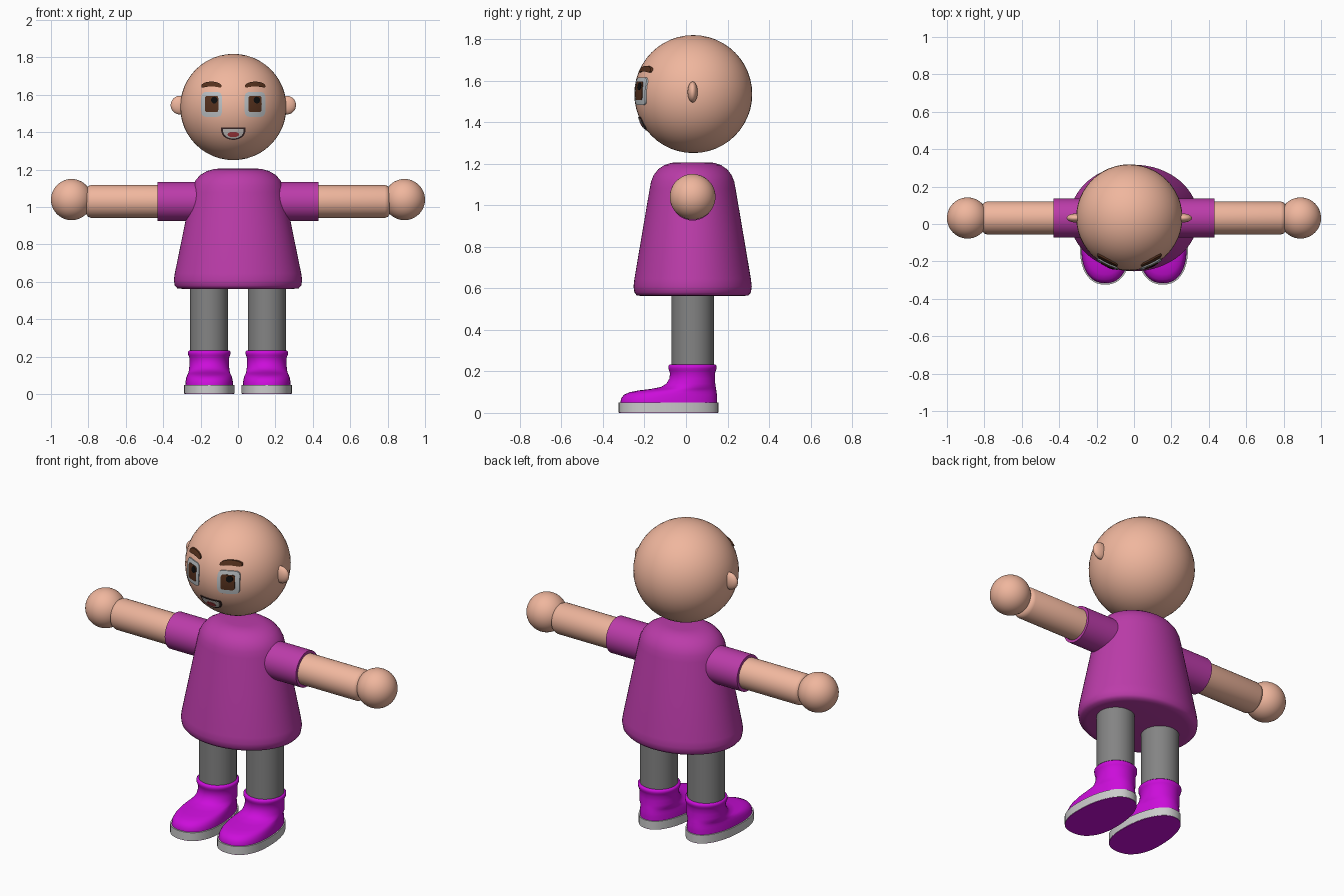
import bpy, bmesh
from math import sin, cos, pi, sqrt, radians, copysign

if "Cube" in bpy.data.objects:
    bpy.data.objects.remove(bpy.data.objects["Cube"])

CY = 0.032                      # depth of the body axis
HEAD = (-0.025, 0.035, 1.535)   # head centre
R = 0.284                       # head radius


def material(name, rgb):
    m = bpy.data.materials.new(name)
    m.diffuse_color = (*rgb, 1)
    m.use_nodes = True
    m.node_tree.nodes["Principled BSDF"].inputs["Base Color"].default_value = m.diffuse_color
    return m


SKIN = material("skin", (0.87, 0.47, 0.34))
SHIRT = material("shirt", (0.50, 0.045, 0.40))
BOOT = material("boot", (0.60, 0.004, 0.70))
TROUSER = material("trouser", (0.23, 0.23, 0.23))
SOLE = material("sole", (0.55, 0.55, 0.55))
WHITE = material("eye_white", (0.5, 0.53, 0.55))
BROWN = material("iris", (0.09, 0.03, 0.012))
BLACK = material("black", (0.004, 0.004, 0.004))
DARK = material("mouth", (0.06, 0.03, 0.03))
TEETH = material("teeth", (0.8, 0.75, 0.72))
TONGUE = material("tongue", (0.55, 0.06, 0.07))


def finish(bm, name, mat, angle=40):
    bmesh.ops.recalc_face_normals(bm, faces=bm.faces[:])
    me = bpy.data.meshes.new(name)
    bm.to_mesh(me)
    bm.free()
    ob = bpy.data.objects.new(name, me)
    bpy.context.collection.objects.link(ob)
    me.materials.append(mat)
    bpy.ops.object.select_all(action='DESELECT')
    ob.select_set(True)
    bpy.context.view_layer.objects.active = ob
    bpy.ops.object.shade_smooth_by_angle(angle=radians(angle))
    return ob


def loft(name, rings, mat, angle=40):
    """Skin a list of closed rings and cap both ends."""
    bm = bmesh.new()
    loops = [[bm.verts.new(p) for p in ring] for ring in rings]
    n = len(loops[0])
    for a, b in zip(loops, loops[1:]):
        for i in range(n):
            j = (i + 1) % n
            bm.faces.new((a[i], a[j], b[j], b[i]))
    bm.faces.new(loops[0])
    bm.faces.new(loops[-1])
    return finish(bm, name, mat, angle)


def ball(name, centre, size, mat):
    bm = bmesh.new()
    bmesh.ops.create_uvsphere(bm, u_segments=48, v_segments=24, radius=1)
    for v in bm.verts:
        v.co = [c + s * k for c, s, k in zip(centre, size, v.co)]
    return finish(bm, name, mat, 60)


def circle(n=48):
    return [2 * pi * i / n for i in range(n)]


def rod(name, side, profile, z, mat):
    """Round rod along x from (x, radius) pairs."""
    loft(name, [[(side * x, CY + r * cos(t), z + r * sin(t)) for t in circle()]
                for x, r in profile], mat)


def power(v, e):
    return copysign(abs(v) ** e, v)


def block(w, h, e=0.4):
    """Rounded rectangle outline."""
    return [(w * power(cos(t), e), h * power(sin(t), e)) for t in circle(40)]


def grin(w, h):
    """Flat-topped half-oval outline."""
    return [(w * cos(t), 0.45 * h - h * max(0, power(sin(t), 0.75))) for t in circle(40)]


def patch(name, u, v, outline, lift, mat):
    """Decal wrapped on the front of the head, rim tucked under the skin."""
    def ring(f, off):
        out = []
        for a, b in outline:
            x, z = u + a * f, v + b * f
            y = -sqrt((R + off) ** 2 - x * x - z * z)
            out.append((HEAD[0] + x, HEAD[1] + y, HEAD[2] + z))
        return out
    loft(name, [ring(f, lift) for f in (0.05, 0.35, 0.7, 1)] + [ring(1, -0.008)], mat)


# Head, ears and face
ball("head", HEAD, (R, R, R), SKIN)
for s, tag in ((-1, "left"), (1, "right")):
    ball("ear_" + tag, (HEAD[0] + s * 0.285, HEAD[1] - 0.003, 1.545), (0.05, 0.024, 0.05), SKIN)
    patch("eye_white_" + tag, s * 0.116, 0.014, block(0.056, 0.067), 0.005, WHITE)
    patch("iris_" + tag, s * 0.116, 0.016, block(0.036, 0.044, 0.3), 0.007, BROWN)
    patch("pupil_" + tag, s * 0.114 + 0.012, 0.037, block(0.017, 0.018, 1), 0.009, BLACK)
    brow = [(a, b + 0.006 - 4 * a * a) for a, b in block(0.054, 0.013, 0.6)]
    patch("eyebrow_" + tag, s * 0.117, 0.117, brow, 0.007, BROWN)
patch("mouth", 0, -0.14, grin(0.066, 0.065), 0.004, DARK)
patch("teeth", 0, -0.141, grin(0.055, 0.05), 0.006, TEETH)
patch("tongue", 0, -0.147, block(0.03, 0.014, 0.9), 0.008, TONGUE)

# Tunic
tunic = [(0.29, 0.562), (0.325, 0.566), (0.338, 0.58), (0.343, 0.61), (0.338, 0.645),
         (0.29, 0.88), (0.249, 1.08), (0.241, 1.115), (0.226, 1.145), (0.2, 1.173),
         (0.165, 1.193), (0.125, 1.204), (0.09, 1.206)]
loft("tunic", [[(r * cos(t), CY + 0.83 * r * sin(t), z) for t in circle(64)]
               for r, z in tunic], SHIRT, 50)


def foot_ring(side, z, front, back, w, k=0.0, e=1.0):
    """Egg-shaped outline; k widens the toe, e squares it."""
    mid, half = (front + back) / 2, (back - front) / 2
    return [(side * 0.154 + w * power(cos(t), e) * (1 - k * sin(t)),
             mid + half * power(sin(t), e), z) for t in circle()]


for s, tag in ((-1, "left"), (1, "right")):
    # Arms
    rod("sleeve_" + tag, s, [(0.1, 0.104), (0.43, 0.104)], 1.03, SHIRT)
    rod("arm_" + tag, s, [(0.2, 0.088), (0.785, 0.088), (0.802, 0.082), (0.81, 0.07)], 1.03, SKIN)
    ball("hand_" + tag, (s * 0.89, CY, 1.04), (0.11, 0.11, 0.11), SKIN)

    # Legs
    loft("leg_" + tag, [[(s * 0.155 + 0.102 * cos(t), CY + 0.102 * sin(t), z) for t in circle()]
                        for z in (0.15, 0.62)], TROUSER)

    # Boots: underside and upper, then the sole band
    boot = [(0.0, -0.318, 0.152, 0.128, 0.12, 0.88), (0.05, -0.316, 0.15, 0.127, 0.12, 0.88),
            (0.07, -0.312, 0.15, 0.125, 0.12, 0.88), (0.088, -0.298, 0.149, 0.122, 0.1, 0.9),
            (0.1, -0.27, 0.147, 0.118, 0.08, 0.92), (0.108, -0.23, 0.146, 0.114, 0.05, 0.94),
            (0.115, -0.17, 0.145, 0.111, 0.02), (0.125, -0.12, 0.143, 0.109),
            (0.14, -0.095, 0.141, 0.107), (0.165, -0.08, 0.139, 0.105),
            (0.19, -0.077, 0.139, 0.105), (0.205, -0.082, 0.144, 0.11),
            (0.215, -0.085, 0.148, 0.114), (0.226, -0.085, 0.148, 0.114),
            (0.232, -0.079, 0.142, 0.108)]
    loft("boot_" + tag, [foot_ring(s, *b) for b in boot], BOOT, 60)
    loft("sole_" + tag, [foot_ring(s, z, -0.324, 0.156, 0.134, 0.12, 0.88)
                         for z in (0.002, 0.05)], SOLE)
    under = foot_ring(s, 0.0, -0.322, 0.154, 0.132, 0.12, 0.88)
    loft("outsole_" + tag, [under, [(x, y, 0.003) for x, y, z in under]], BOOT)
